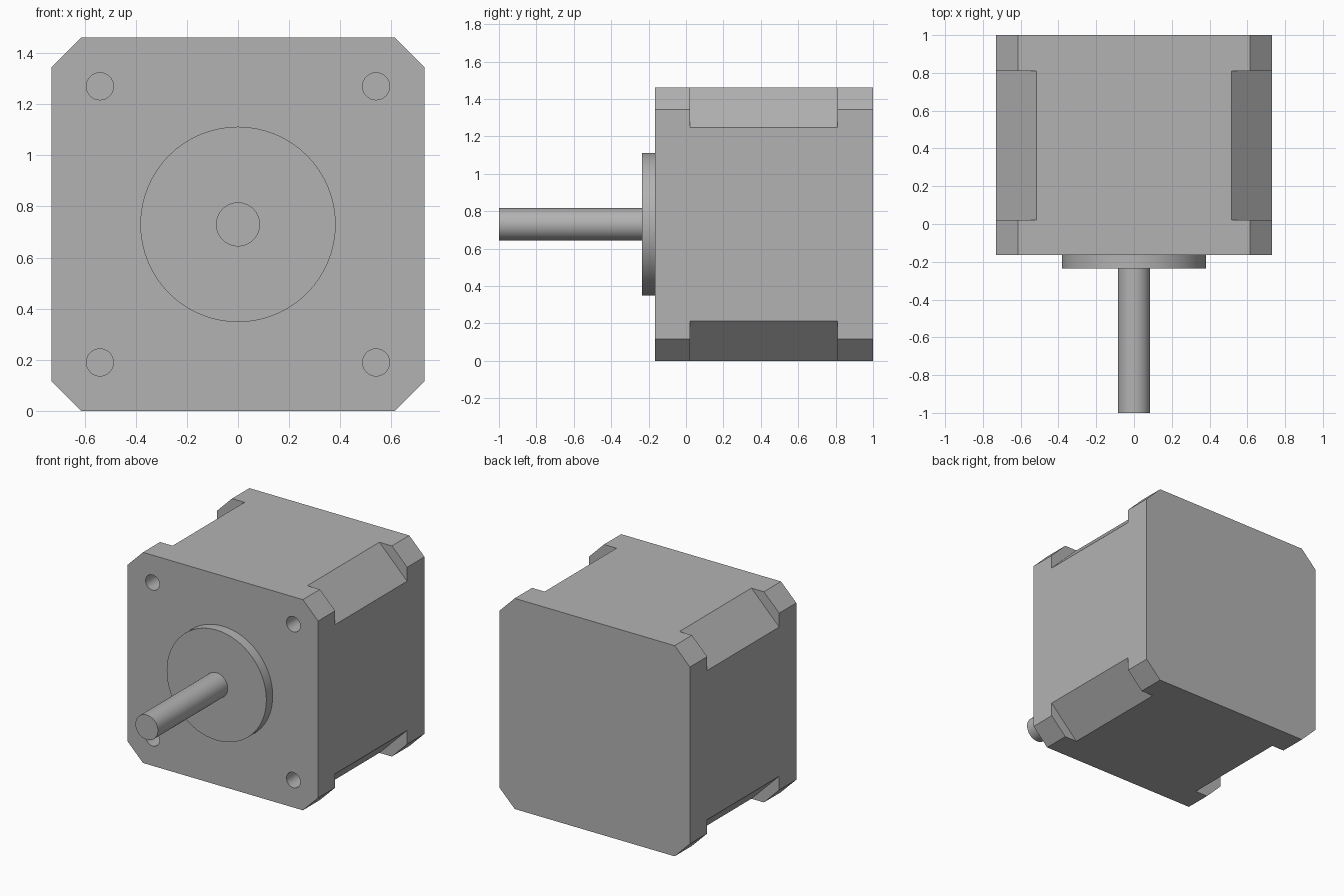
import bpy, bmesh, math
from mathutils import Matrix, Vector

if "Cube" in bpy.data.objects:
    bpy.data.objects.remove(bpy.data.objects["Cube"], do_unlink=True)

HALF = 0.73        # half the width of the square body
CENTRE_Z = 0.73    # height of the shaft axis

metal = bpy.data.materials.new("light_grey_metal")
metal.use_nodes = True
grey = (0.45, 0.45, 0.45, 1)
metal.diffuse_color = grey
metal.node_tree.nodes["Principled BSDF"].inputs["Base Color"].default_value = grey


def finish(name, bm):
    bmesh.ops.recalc_face_normals(bm, faces=bm.faces)
    mesh = bpy.data.meshes.new(name)
    bm.to_mesh(mesh)
    bm.free()
    mesh.materials.append(metal)
    obj = bpy.data.objects.new(name, mesh)
    bpy.context.collection.objects.link(obj)
    return obj


def chamfered_block(name, y0, y1, cut):
    """Square block along y with its four long edges cut at 45 degrees."""
    a, b = HALF, HALF - cut
    outline = [(b, -a), (a, -b), (a, b), (b, a), (-b, a), (-a, b), (-a, -b), (-b, -a)]
    bm = bmesh.new()
    face = bm.faces.new([bm.verts.new((x, y0, CENTRE_Z + z)) for x, z in outline])
    extruded = bmesh.ops.extrude_face_region(bm, geom=[face], use_keep_orig=True)
    moved = [v for v in extruded["geom"] if isinstance(v, bmesh.types.BMVert)]
    bmesh.ops.translate(bm, verts=moved, vec=(0, y1 - y0, 0))
    return finish(name, bm)


def add_cylinder(bm, radius, y0, y1, x=0, z=0, sides=64):
    place = (Matrix.Translation(Vector((x, (y0 + y1) / 2, CENTRE_Z + z)))
             @ Matrix.Rotation(math.pi / 2, 4, 'X'))
    bmesh.ops.create_cone(bm, cap_ends=True, segments=sides, radius1=radius,
                          radius2=radius, depth=y1 - y0, matrix=place)


def smooth(obj):
    bpy.ops.object.select_all(action='DESELECT')
    obj.select_set(True)
    bpy.context.view_layer.objects.active = obj
    bpy.ops.object.shade_smooth_by_angle(angle=math.radians(30))


# Body: two end caps and a more deeply chamfered middle
front_cap = chamfered_block("front_cap", -0.165, 0.022, 0.117)
chamfered_block("middle_body", 0.022, 0.81, 0.213)
chamfered_block("rear_cap", 0.81, 1.0, 0.117)

# Blind mounting holes in the front cap
bm = bmesh.new()
for x in (-0.54, 0.54):
    for z in (-0.54, 0.54):
        add_cylinder(bm, 0.053, -0.3, -0.01, x, z, 32)
cutter = finish("hole_cutter", bm)
cutter.hide_render = True
cutter.hide_set(True)
holes = front_cap.modifiers.new("mounting_holes", 'BOOLEAN')
holes.operation = 'DIFFERENCE'
holes.solver = 'EXACT'
holes.object = cutter
bpy.context.view_layer.objects.active = front_cap
bpy.ops.object.modifier_apply(modifier=holes.name)
bpy.data.objects.remove(cutter, do_unlink=True)
smooth(front_cap)

# Round pilot boss and output shaft
for name, radius, y0, y1 in (("pilot_boss", 0.382, -0.235, -0.165),
                             ("output_shaft", 0.086, -1.0, -0.235)):
    bm = bmesh.new()
    add_cylinder(bm, radius, y0, y1)
    smooth(finish(name, bm))
